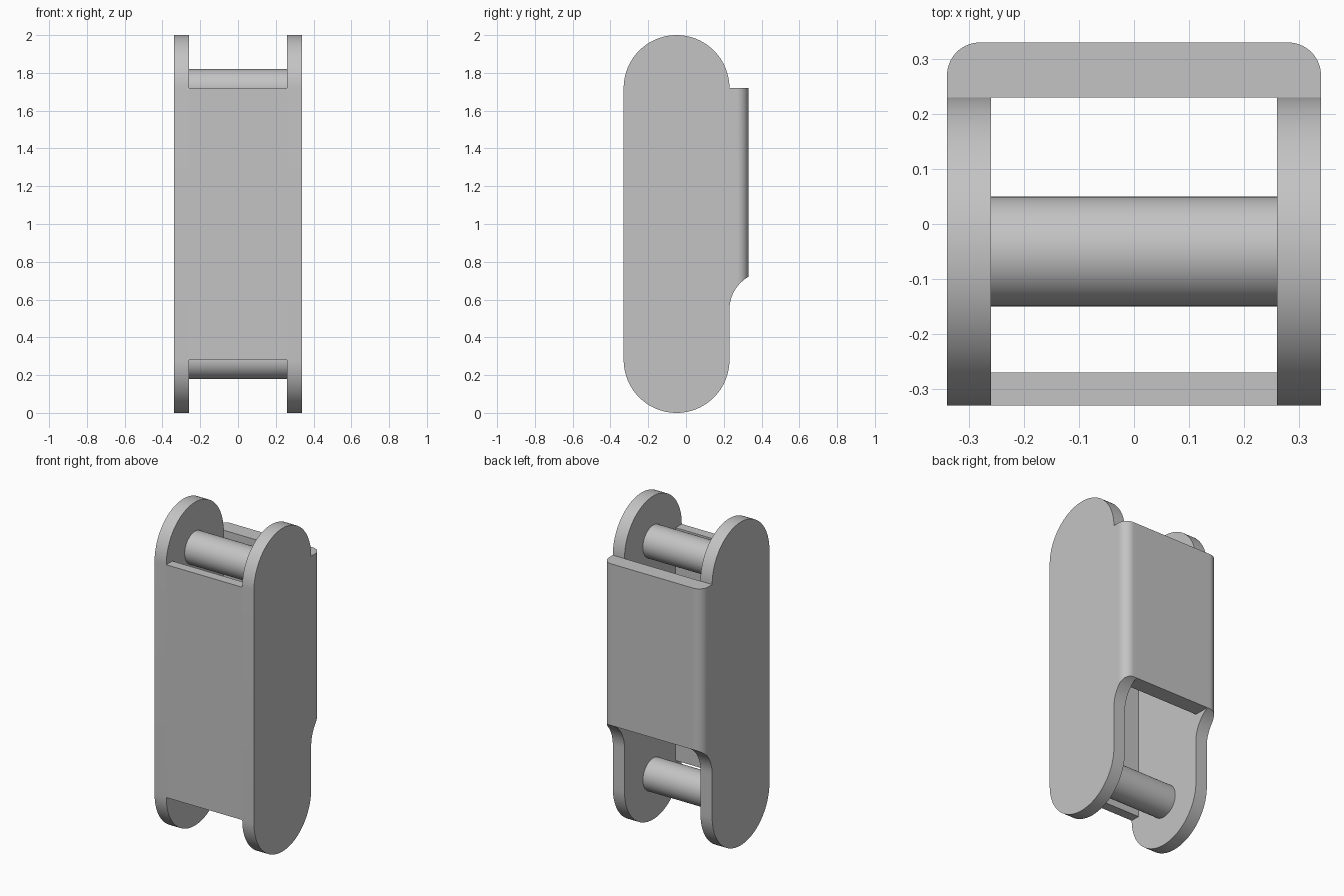
import bpy, bmesh
from math import sin, cos, pi, sqrt

cube = bpy.data.objects.get("Cube")
if cube:
    bpy.data.objects.remove(cube, do_unlink=True)

# Single plain grey
grey = bpy.data.materials.new("plain grey")
grey.use_nodes = True
colour = (0.55, 0.55, 0.55, 1)
grey.diffuse_color = colour
grey.node_tree.nodes["Principled BSDF"].inputs["Base Color"].default_value = colour

INNER, OUTER = 0.26, 0.34          # side plate faces
AXIS_Y, LOW, HIGH = -0.05, 0.28, 1.72   # pin axes
RADIUS = 0.28
REAR, BACK = 0.23, 0.33            # back plate faces
BACK_LOW = 0.72


def loft(name, rings, caps=(True, True)):
    """Skin a row of closed rings that share a vertex count."""
    bm = bmesh.new()
    rows = [[bm.verts.new(p) for p in ring] for ring in rings]
    n = len(rows[0])
    for a, b in zip(rows, rows[1:]):
        for i in range(n):
            j = (i + 1) % n
            bm.faces.new((a[i], a[j], b[j], b[i]))
    for wanted, row in zip(caps, (rows[0], rows[-1])):
        if wanted:
            bm.faces.new(row)
    bmesh.ops.recalc_face_normals(bm, faces=bm.faces)
    mesh = bpy.data.meshes.new(name)
    bm.to_mesh(mesh)
    bm.free()
    obj = bpy.data.objects.new(name, mesh)
    bpy.context.collection.objects.link(obj)
    mesh.materials.append(grey)
    bpy.ops.object.select_all(action='DESELECT')
    obj.select_set(True)
    bpy.context.view_layer.objects.active = obj
    bpy.ops.object.shade_smooth_by_angle(angle=pi / 6)
    return obj


def extrude_x(name, profile, x0, x1):
    """Extrude a (y, z) outline along x."""
    return loft(name, [[(x, y, z) for y, z in profile] for x in (x0, x1)])


def arc(cy, cz, r, start, sweep, steps):
    return [(cy + r * cos(start + sweep * i / steps),
             cz + r * sin(start + sweep * i / steps)) for i in range(steps + 1)]


def rect(y0, y1, z0, z1):
    return [(y0, z0), (y1, z0), (y1, z1), (y0, z1)]


# Long side plates with round ends
capsule = arc(AXIS_Y, HIGH, RADIUS, 0, pi, 48) + arc(AXIS_Y, LOW, RADIUS, pi, pi, 48)
for side, s in (("left", 1), ("right", -1)):
    extrude_x(side + "_side_plate", capsule, s * INNER, s * OUTER)

# Front web and back web between the side plates
extrude_x("front_plate", rect(-BACK, -0.27, LOW, HIGH), -INNER, INNER)
extrude_x("back_plate", rect(REAR, BACK, BACK_LOW, HIGH), -INNER, INNER)

# Back flanges: rounded outer corner, concave sweep down to the side plate
FILLET, SWEEP = 0.06, 0.2
sweep_z = BACK_LOW - sqrt(SWEEP ** 2 - (SWEEP - BACK + REAR) ** 2)
corner = BACK - FILLET
depths = [REAR + (corner - REAR) * (i / 10) ** 2 for i in range(10)]
depths += [corner + FILLET * sin(pi / 2 * i / 16) for i in range(17)]
for side, s in (("left", 1), ("right", -1)):
    rings = []
    for y in depths:
        x = OUTER - FILLET + sqrt(max(0, FILLET ** 2 - max(0, y - corner) ** 2))
        z = sweep_z + sqrt(max(0, SWEEP ** 2 - (REAR + SWEEP - y) ** 2))
        rings.append([(s * INNER, y, z), (s * x, y, z),
                      (s * x, y, HIGH), (s * INNER, y, HIGH)])
    loft(side + "_back_flange", rings, caps=(False, True))

# Cross pins
for name, z in (("upper_pin", HIGH), ("lower_pin", LOW)):
    extrude_x(name, arc(AXIS_Y, z, 0.1, 0, 2 * pi, 48)[:-1], -INNER, INNER)
